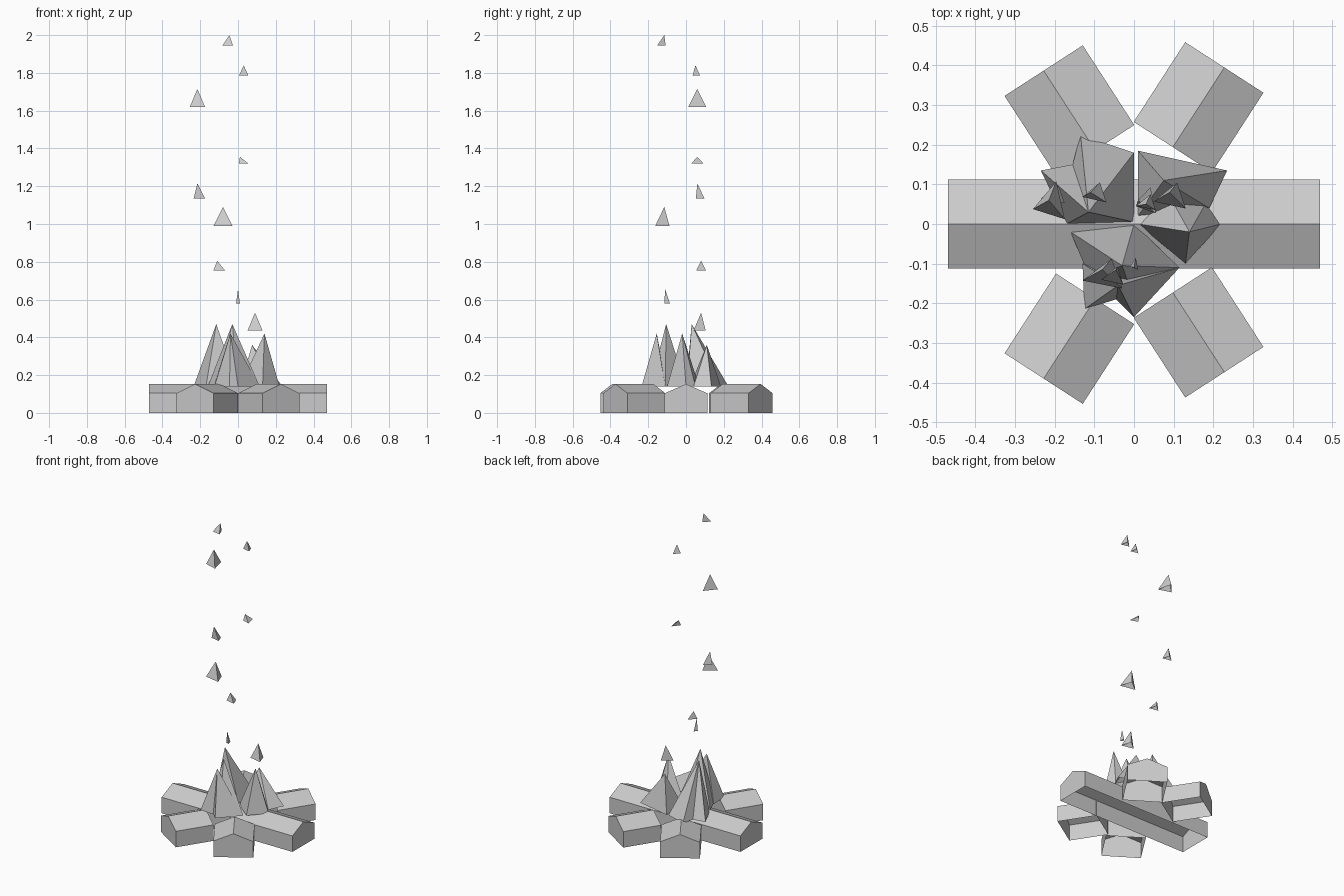
import bpy
from math import cos, sin, radians
from mathutils import Vector

cube = bpy.data.objects.get("Cube")
if cube:
    bpy.data.objects.remove(cube, do_unlink=True)

grey = bpy.data.materials.new("light_grey")
grey.use_nodes = True
grey.diffuse_color = (0.6, 0.6, 0.6, 1)
grey.node_tree.nodes["Principled BSDF"].inputs["Base Color"].default_value = (0.6, 0.6, 0.6, 1)


def add_object(name, verts, faces):
    mesh = bpy.data.meshes.new(name)
    mesh.from_pydata(verts, [], faces)
    mesh.update()
    mesh.materials.append(grey)
    obj = bpy.data.objects.new(name, mesh)
    bpy.context.collection.objects.link(obj)
    return obj


def log(name, start, end, width):
    """Log with a ridged top and closed ends, open underneath."""
    start, end = Vector((*start, 0)), Vector((*end, 0))
    side = (end - start).normalized().cross(Vector((0, 0, 1))) * width / 2
    profile = [(1, 0), (1, 0.104), (0, 0.153), (-1, 0.104), (-1, 0)]
    verts = [p + side * s + Vector((0, 0, z)) for p in (start, end) for s, z in profile]
    n = len(profile)
    faces = [(i, i + n, i + n + 1, i + 1) for i in range(n - 1)]
    faces += [tuple(range(n)), tuple(reversed(range(n, 2 * n)))]
    return add_object(name, verts, faces)


def spike(name, base, z, apex):
    """Pyramid over a counter-clockwise outline, open underneath."""
    n = len(base)
    verts = [(x, y, z) for x, y in base] + [apex]
    return add_object(name, verts, [(i, (i + 1) % n, n) for i in range(n)])


# Logs: one long log and four short ones leaning in on it
log("long_log", (-0.47, 0), (0.47, 0), 0.225)
for name, sx, sy, shift in (("back_left_log", 1, 1, 0), ("back_right_log", -1, 1, -0.008),
                            ("front_left_log", 1, -1, 0.021), ("front_right_log", -1, -1, 0.005)):
    log(name, (sx * 0.098, sy * 0.194 + shift), (sx * 0.228, sy * 0.395 + shift), 0.235)

# Flames: irregular pyramids around the middle
flames = {
    "front_flame": ([(0, 0), (-0.16, -0.02), (-0.11, -0.14), (0, -0.19), (0.115, -0.11)],
                    (-0.03, -0.105, 0.47)),
    "small_front_flame": ([(-0.13, -0.1), (-0.125, -0.215), (-0.045, -0.19),
                           (0, -0.235), (0.115, -0.11)],
                          (-0.04, -0.155, 0.42)),
    "right_flame": ([(0, 0.005), (0, 0.18), (-0.135, 0.225), (-0.155, 0.15),
                     (-0.235, 0.135), (-0.17, 0)],
                    (-0.115, 0.03, 0.47)),
    "back_flame": ([(0.01, 0.02), (0.19, 0.04), (0.235, 0.135), (0.01, 0.185)],
                   (0.075, 0.11, 0.36)),
    "left_flame": ([(0.01, 0), (0.13, -0.1), (0.22, 0), (0.18, 0.05), (0.09, 0.07)],
                   (0.14, -0.02, 0.42)),
}
for name, (base, apex) in flames.items():
    spike(name, base, 0.14, apex)

# Embers: leaning three-sided pyramids (tip, foot offset, width, depth, height)
embers = [
    ((-0.045, -0.115, 2.0), (-0.01, -0.015), 0.055, 0.045, 0.055),
    ((0.03, 0.05, 1.84), (0, 0.005), 0.05, 0.04, 0.055),
    ((-0.215, 0.06, 1.715), (0, 0), 0.08, 0.095, 0.095),
    ((0.01, 0.06, 1.355), (0.02, 0), 0.05, 0.065, 0.035),
    ((-0.215, 0.06, 1.215), (0.01, 0.015), 0.06, 0.045, 0.08),
    ((-0.08, -0.115, 1.09), (0, -0.01), 0.1, 0.075, 0.1),
    ((-0.11, 0.08, 0.805), (0.01, 0), 0.06, 0.05, 0.05),
    ((0, -0.11, 0.655), (0, 0.01), 0.02, 0.03, 0.075),
    ((0.09, 0.08, 0.53), (0, -0.008), 0.08, 0.065, 0.095),
]
angles = [radians(a) for a in (-45, 75, 195)]
for i, ((x, y, z), (dx, dy), w, d, h) in enumerate(embers, 1):
    base = [(x + dx + w * (0.08 + 0.6 * cos(a)), y + dy + d * (0.6 * sin(a) - 0.08))
            for a in angles]
    spike(f"ember_{i}", base, z - h, (x, y, z))
